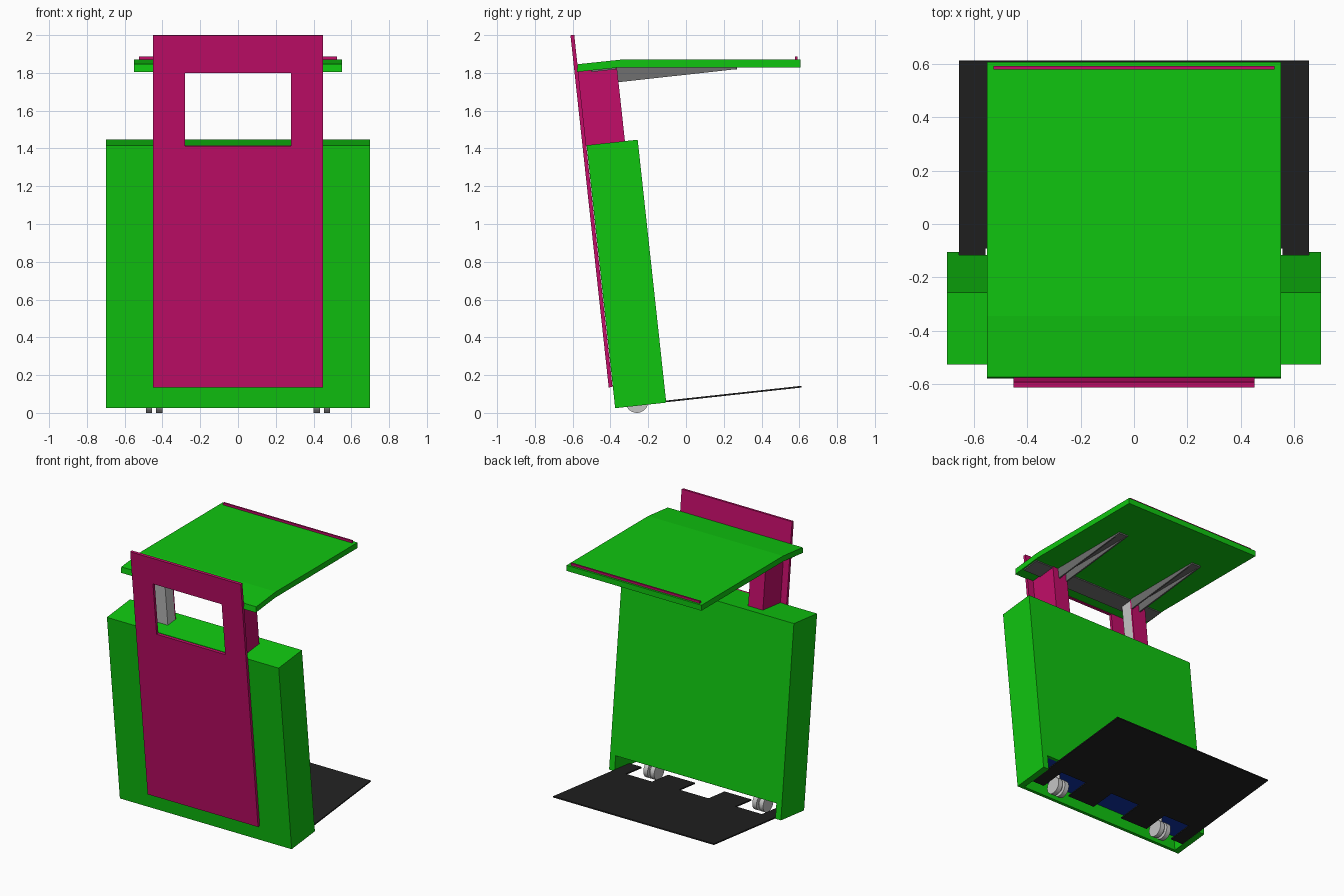
import bpy, bmesh, math
from mathutils import Matrix, Vector

if "Cube" in bpy.data.objects:
    bpy.data.objects.remove(bpy.data.objects["Cube"], do_unlink=True)


def material(name, rgb):
    m = bpy.data.materials.new(name)
    m.use_nodes = True
    m.diffuse_color = (*rgb, 1)
    bsdf = next(n for n in m.node_tree.nodes if n.type == 'BSDF_PRINCIPLED')
    bsdf.inputs["Base Color"].default_value = (*rgb, 1)
    return m


GREEN = material("green", (0.005, 0.56, 0.005))
MAGENTA = material("magenta", (0.54, 0.004, 0.14))
BLACK = material("black", (0.015, 0.015, 0.015))
DARK_GREY = material("dark grey", (0.16, 0.16, 0.16))
LIGHT_GREY = material("light grey", (0.56, 0.56, 0.56))
BLUE = material("blue", (0.005, 0.03, 0.35))

# The cabinet leans toward the front; its frame starts at the lower front edge
LEAN = Matrix.Translation((0, -0.375, 0.025)) @ Matrix.Rotation(math.radians(6.2), 4, 'X')
LEVEL = Matrix.Identity(4)


def finish(name, bm, mat, frame):
    bmesh.ops.recalc_face_normals(bm, faces=bm.faces)
    bm.transform(frame)
    mesh = bpy.data.meshes.new(name)
    bm.to_mesh(mesh)
    bm.free()
    mesh.materials.append(mat)
    ob = bpy.data.objects.new(name, mesh)
    bpy.context.collection.objects.link(ob)
    return ob


def extrude(bm, faces, offset):
    r = bmesh.ops.extrude_face_region(bm, geom=faces)
    verts = [v for v in r["geom"] if isinstance(v, bmesh.types.BMVert)]
    bmesh.ops.translate(bm, verts=verts, vec=offset)


def prism(name, profile, x0, x1, mat, frame=LEAN):
    """Side profile of (depth, height) points, extruded across x."""
    bm = bmesh.new()
    face = bm.faces.new([bm.verts.new((x0, y, z)) for y, z in profile])
    extrude(bm, [face], Vector((x1 - x0, 0, 0)))
    return finish(name, bm, mat, frame)


def box(name, x, y, z, mat, frame=LEAN):
    prof = [(y[0], z[0]), (y[1], z[0]), (y[1], z[1]), (y[0], z[1])]
    return prism(name, prof, x[0], x[1], mat, frame)


def cell_plate(name, xs, ys, skip, point, offset, mat):
    """Plate made of a cell grid with some cells left open."""
    bm = bmesh.new()
    grid = [[bm.verts.new(point(x, y)) for y in ys] for x in xs]
    for i in range(len(xs) - 1):
        for j in range(len(ys) - 1):
            if (i, j) not in skip:
                bm.faces.new((grid[i][j], grid[i + 1][j], grid[i + 1][j + 1], grid[i][j + 1]))
    loose = [v for v in bm.verts if not v.link_faces]
    bmesh.ops.delete(bm, geom=loose, context='VERTS')
    extrude(bm, bm.faces[:], Vector(offset))
    return finish(name, bm, mat, LEAN)


def sides(name, x0, x1):
    """Names and x spans of a mirrored pair."""
    return [("left_" + name, (x0, x1)), ("right_" + name, (-x1, -x0))]


# Hollow cabinet, open underneath and along the foot of the back
W, D, H = 0.70, 0.272, 1.40
box("cabinet_front_wall", (-0.655, 0.655), (0, 0.02), (0, H - 0.03), GREEN)
box("cabinet_back_panel", (-0.655, 0.655), (D - 0.02, D), (0.11, H - 0.03), GREEN)
box("cabinet_top", (-W, W), (0, D), (H - 0.03, H), GREEN)
for name, x in sides("cabinet_side", 0.655, W):
    box(name, x, (0, D), (0, H - 0.03), GREEN)
box("inner_floor", (-0.655, 0.655), (0.02, D - 0.02), (0.112, 0.125), BLUE)

# Front panel with window
cell_plate("front_panel", (-0.45, -0.28, 0.28, 0.45), (0.113, 1.398, 1.787, 1.988),
           {(1, 1)}, lambda x, z: (x, -0.022, z), (0, 0.02, 0), MAGENTA)

# Foot platform with notches for the casters and the middle
cell_plate("foot_platform", (-0.655, -0.555, -0.34, -0.12, 0.12, 0.34, 0.555, 0.655),
           (0.10, 0.287, 0.992), {(1, 0), (3, 0), (5, 0)},
           lambda x, y: (x, y, 0.002), (0, 0, 0.009), BLACK)

# Posts: grey column with a magenta cover on the outside and back
for name, x in sides("post_column", 0.28, 0.39):
    box(name, x, (0.11, 0.194), (H, 1.80), LIGHT_GREY)
for name, x in sides("post_outer_cover", 0.39, 0.40):
    box(name, x, (-0.002, 0.204), (H, 1.80), MAGENTA)
for name, x in sides("post_back_cover", 0.28, 0.39):
    box(name, x, (0.194, 0.204), (H, 1.80), MAGENTA)

# Canopy with a sloped front part and a trim bar on its far edge
prism("canopy", [(-0.578, 1.805), (-0.35, 1.829), (0.605, 1.829), (0.605, 1.87),
                 (-0.345, 1.87), (-0.573, 1.846)], -0.55, 0.55, GREEN, LEVEL)
box("canopy_trim", (-0.525, 0.525), (0.577, 0.59), (1.868, 1.886), MAGENTA, LEVEL)
prism("canopy_cross_plate", [(-0.50, 1.805), (-0.37, 1.819), (-0.37, 1.828), (-0.50, 1.814)],
      -0.54, 0.54, DARK_GREY, LEVEL)

# Canopy brackets: tapered channels made of two cheeks and a web
WEDGE = [(-0.365, 1.75), (0.27, 1.82), (0.27, 1.829), (-0.365, 1.829)]
for name, x in sides("bracket_outer_cheek", 0.345, 0.355):
    prism(name, WEDGE, x[0], x[1], DARK_GREY, LEVEL)
for name, x in sides("bracket_inner_cheek", 0.28, 0.29):
    prism(name, WEDGE, x[0], x[1], DARK_GREY, LEVEL)
for name, x in sides("bracket_web", 0.29, 0.345):
    box(name, x, (-0.365, 0.27), (1.819, 1.829), DARK_GREY, LEVEL)

# Twin-wheel casters
def cylinder(name, radius, depth, frame):
    bm = bmesh.new()
    bmesh.ops.create_cone(bm, cap_ends=True, segments=32, radius1=radius,
                          radius2=radius, depth=depth)
    ob = finish(name, bm, LIGHT_GREY, frame)
    for p in ob.data.polygons:
        p.use_smooth = len(p.vertices) == 4
    for e in ob.data.edges:
        a, b = (ob.data.vertices[i].co for i in e.vertices)
        e.use_edge_sharp = abs((a - b).length - depth) > 1e-4


ROLL = Matrix.Rotation(math.pi / 2, 4, 'Y')
for side, s in (("left", 1), ("right", -1)):
    for part, x in (("inner", 0.417), ("outer", 0.471)):
        cylinder(f"{side}_{part}_wheel", 0.06, 0.034,
                 Matrix.Translation((s * x, -0.26, 0.06)) @ ROLL)
    cylinder(f"{side}_axle", 0.035, 0.03, Matrix.Translation((s * 0.444, -0.26, 0.06)) @ ROLL)
    cylinder(f"{side}_caster_stem", 0.014, 0.09, Matrix.Translation((s * 0.444, -0.26, 0.105)))
